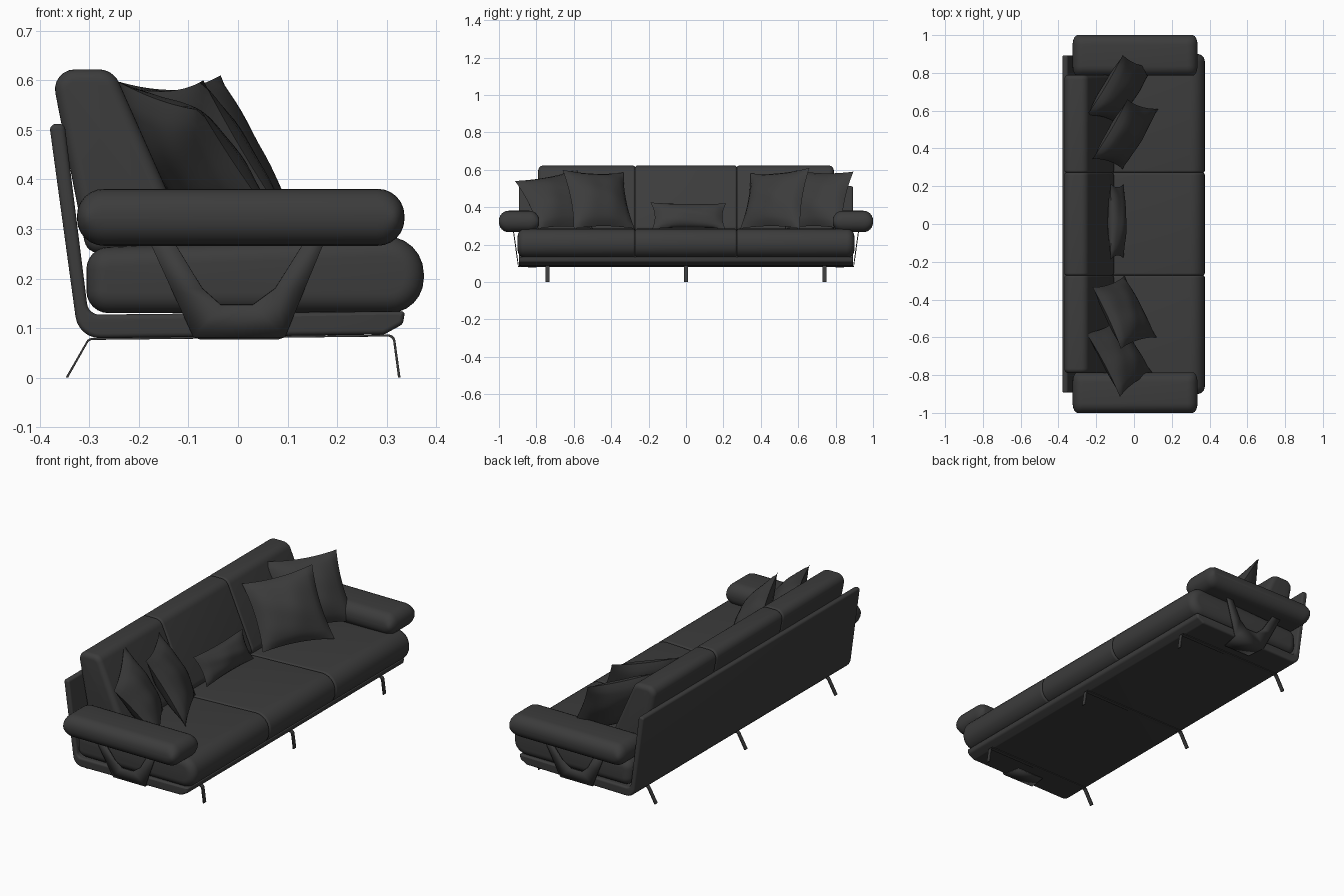
import bpy, bmesh, math
from mathutils import Vector

if "Cube" in bpy.data.objects:
    bpy.data.objects.remove(bpy.data.objects["Cube"])

charcoal = bpy.data.materials.new("charcoal")
charcoal.diffuse_color = (0.045, 0.045, 0.045, 1)
charcoal.use_nodes = True
charcoal.node_tree.nodes["Principled BSDF"].inputs["Base Color"].default_value = charcoal.diffuse_color


def finish(name, bm, mirror=False, angle=35):
    bmesh.ops.remove_doubles(bm, verts=bm.verts, dist=1e-5)
    bmesh.ops.recalc_face_normals(bm, faces=bm.faces)
    me = bpy.data.meshes.new(name)
    bm.to_mesh(me)
    bm.free()
    me.materials.append(charcoal)
    ob = bpy.data.objects.new(name, me)
    bpy.context.collection.objects.link(ob)
    bpy.ops.object.select_all(action='DESELECT')
    ob.select_set(True)
    bpy.context.view_layer.objects.active = ob
    bpy.ops.object.shade_smooth_by_angle(angle=math.radians(angle))
    if mirror:
        m = ob.modifiers.new("mirror", 'MIRROR')
        m.use_axis = (False, True, False)
    return ob


def fillet(corners, seg=6):
    """Round each (x, z, radius) corner of a closed profile."""
    out = []
    n = len(corners)
    for i, (x, z, r) in enumerate(corners):
        p = Vector((x, z))
        a = (Vector(corners[i - 1][:2]) - p).normalized()
        b = (Vector(corners[(i + 1) % n][:2]) - p).normalized()
        half = a.angle(b) / 2
        if r == 0:
            out.append(p)
            continue
        c = p + (a + b).normalized() * (r / math.sin(half))
        t = r / math.tan(half)
        v0, v1 = p + a * t - c, p + b * t - c
        ang = v0.angle_signed(v1)
        for k in range(seg + 1):
            f = -ang * k / seg
            out.append(c + Vector((v0.x * math.cos(f) - v0.y * math.sin(f),
                                   v0.x * math.sin(f) + v0.y * math.cos(f))))
    return out


def slab(name, corners, y0, y1, r0, r1, sx=1.0, mirror=False):
    """Extrude a rounded x-z profile along y, with rounded end rims r0 and r1."""
    pts = fillet(corners)
    n = len(pts)
    area = sum(pts[i - 1].x * pts[i].y - pts[i].x * pts[i - 1].y for i in range(n))
    sign = 1 if area > 0 else -1
    inward = []
    for i in range(n):
        d0 = (pts[i] - pts[i - 1]).normalized()
        d1 = (pts[(i + 1) % n] - pts[i]).normalized()
        d = (d0 + d1).normalized()
        inward.append(Vector((-d.y * sx, d.x)) * sign)
    steps = 6
    quarter = [math.pi / 2 * k / steps for k in range(steps + 1)]
    stations = [(y0 + r0 * (1 - math.sin(a)), r0 * (1 - math.cos(a))) for a in reversed(quarter)]
    stations = [(y0 + r0 * (1 - math.cos(a)), r0 * (1 - math.sin(a))) for a in quarter]
    stations += [(y1 - r1 * (1 - math.cos(a)), r1 * (1 - math.sin(a))) for a in reversed(quarter)]
    bm = bmesh.new()
    rings = [[bm.verts.new((p.x + q.x * d, y, p.y + q.y * d)) for p, q in zip(pts, inward)]
             for y, d in stations]
    for A, B in zip(rings, rings[1:]):
        for i in range(n):
            bm.faces.new((A[i - 1], A[i], B[i], B[i - 1]))
    bm.faces.new(rings[0])
    bm.faces.new(rings[-1])
    return finish(name, bm, mirror)


def pillow(name, bl, br, tr, tl, thick, seed):
    """Pinched cushion between four corner points."""
    bl, br, tr, tl = map(Vector, (bl, br, tr, tl))
    nrm = (br - bl).cross(tl - bl).normalized()
    n = 16
    bm = bmesh.new()
    for side in (1, -1):
        g = []
        for j in range(n + 1):
            row = []
            for i in range(n + 1):
                s, t = 2 * i / n - 1, 2 * j / n - 1
                u = (s * (1 - 0.09 * (1 - t * t)) + 1) / 2
                v = (t * (1 - 0.09 * (1 - s * s)) + 1) / 2
                p = bl.lerp(br, u).lerp(tl.lerp(tr, u), v)
                bulge = ((1 - s * s) * (1 - t * t)) ** 0.6
                crease = 1 + 0.07 * math.sin(5 * s + 3 * t + seed) * math.sin(4 * t - 2 * s + 2 * seed)
                row.append(bm.verts.new(p + nrm * side * thick / 2 * bulge * crease))
            g.append(row)
        for j in range(n):
            for i in range(n):
                bm.faces.new((g[j][i], g[j][i + 1], g[j + 1][i + 1], g[j + 1][i]))
    return finish(name, bm, angle=60)


# L-shaped base and back shell
slab("base_and_back_shell", [
    (0.337, 0.134, 0.006), (0.333, 0.108, 0.015), (0.295, 0.087, 0.02), (-0.322, 0.079, 0.05),
    (-0.381, 0.512, 0.012), (-0.350, 0.512, 0.012), (-0.302, 0.127, 0.025)],
    -0.893, 0.893, 0.01, 0.01)

# Seat and back cushions
spans = [(-0.895, -0.79, -0.272), (-0.272, -0.272, 0.272), (0.272, 0.272, 0.79)]
seat = [(-0.306, 0.130, 0.045), (0.375, 0.130, 0.07), (0.375, 0.288, 0.075), (-0.306, 0.262, 0.045)]
back = [(-0.305, 0.25, 0.03), (-0.092, 0.262, 0.03), (-0.252, 0.622, 0.045), (-0.378, 0.622, 0.04)]
for k, tag in enumerate(("left", "middle", "right")):
    y0 = (-0.9, -0.272, 0.272)[k]
    y1 = (-0.272, 0.272, 0.9)[k]
    slab(tag + "_seat_cushion", seat, y0, y1, 0.04 if k == 0 else 0.012, 0.04 if k == 2 else 0.012)
    b0 = (-0.79, -0.272, 0.272)[k]
    b1 = (-0.272, 0.272, 0.79)[k]
    slab(tag + "_back_cushion", back, b0, b1, 0.025 if k == 0 else 0.012, 0.025 if k == 2 else 0.012)

# Padded armrests
slab("armrests", [(-0.325, 0.266, 0.054), (0.336, 0.266, 0.054), (0.336, 0.381, 0.054),
                  (-0.325, 0.381, 0.054)], 0.785, 1.0, 0.052, 0.052, sx=0.5, mirror=True)

# Forked armrest brackets wrapping under the base
outer = [(-.19, .30), (-.135, .18), (-.09, .083), (.095, .083), (.135, .18), (.185, .30)]
inner = [(-.145, .30), (-.072, .18), (-.035, .147), (.03, .147), (.075, .18), (.15, .30)]
bm = bmesh.new()
place = lambda p: bm.verts.new((p[0], 0.896 + (p[1] - 0.083) * 0.14, p[1]))
o, q = [place(p) for p in outer], [place(p) for p in inner]
for i in range(5):
    bm.faces.new((o[i], o[i + 1], q[i + 1], q[i]))
tab = [bm.verts.new((x, 0.80, 0.079)) for x in (0.08, -0.075)]
bm.faces.new((o[2], o[3], *tab))
bracket = finish("arm_brackets", bm, mirror=True)
sol = bracket.modifiers.new("thickness", 'SOLIDIFY')
sol.thickness = 0.005
sol.offset = 0

# Bent strap legs running front to back
strap = [(-0.348, 0, 0), (-0.343, 0, 0), (-0.300, 0.076, 0.012), (0.312, 0.083, 0.012), (0.323, 0, 0),
         (0.328, 0, 0), (0.316, 0.087, 0.014), (-0.302, 0.080, 0.014)]
for y, tag in ((-0.74, "left"), (0, "middle"), (0.74, "right")):
    slab(tag + "_strap_legs", strap, y - 0.011, y + 0.011, 0.0005, 0.0005)

# Scatter pillows
pillow("right_inner_pillow", (-0.06, 0.29, 0.285), (0.13, 0.61, 0.285),
       (-0.035, 0.66, 0.61), (-0.22, 0.345, 0.58), 0.13, 1)
pillow("right_outer_pillow", (-0.09, 0.53, 0.285), (0.10, 0.83, 0.285),
       (-0.06, 0.895, 0.59), (-0.25, 0.575, 0.60), 0.13, 2)
pillow("left_inner_pillow", (0.12, -0.60, 0.285), (-0.05, -0.275, 0.285),
       (-0.22, -0.335, 0.585), (-0.07, -0.66, 0.60), 0.13, 3)
pillow("left_outer_pillow", (0.10, -0.79, 0.285), (-0.08, -0.50, 0.285),
       (-0.255, -0.575, 0.605), (-0.075, -0.915, 0.54), 0.13, 4)
pillow("lumbar_pillow", (-0.055, -0.18, 0.285), (-0.055, 0.21, 0.285),
       (-0.125, 0.215, 0.42), (-0.125, -0.19, 0.425), 0.09, 5)
